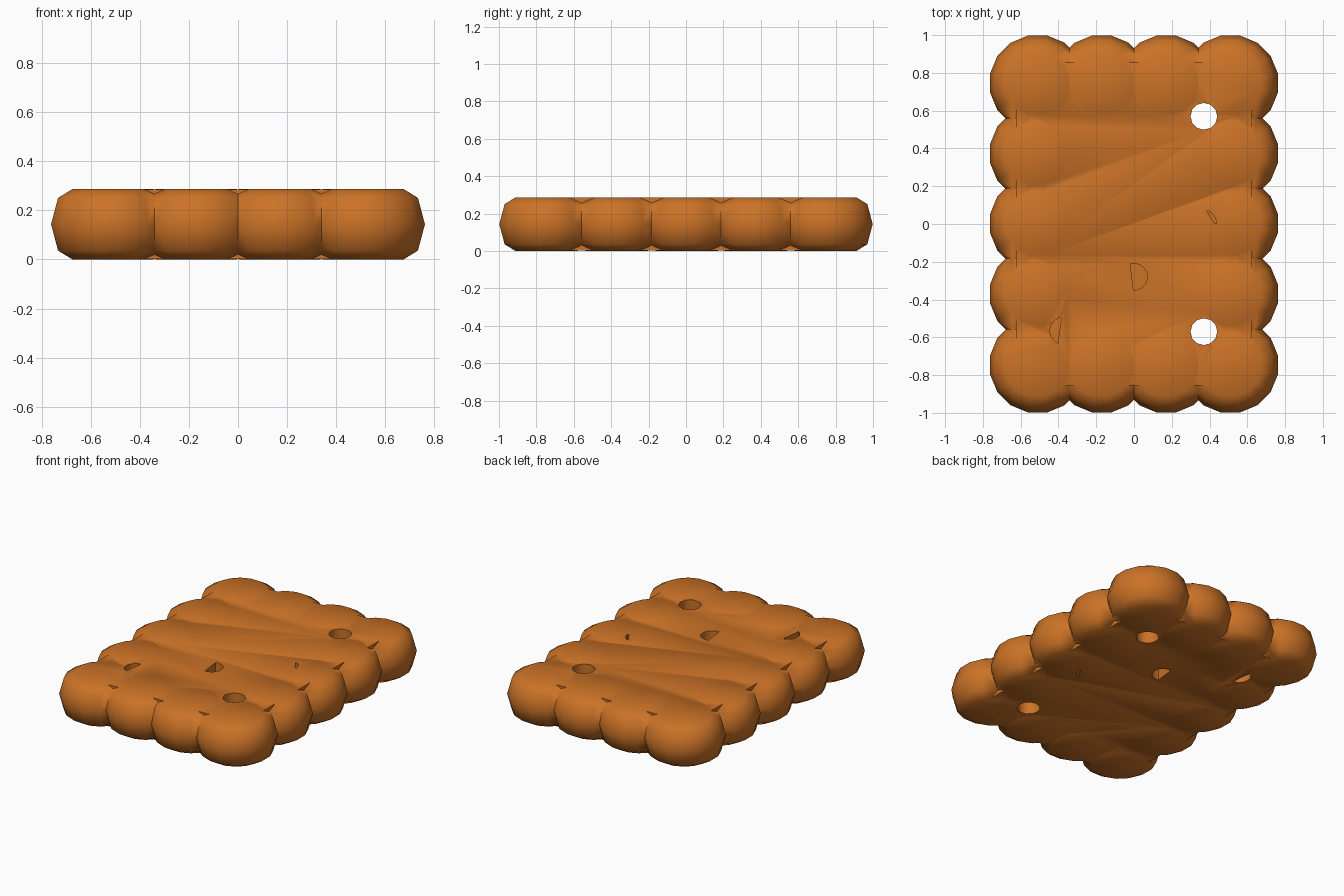
import bpy, bmesh, math

if "Cube" in bpy.data.objects:
    bpy.data.objects.remove(bpy.data.objects["Cube"])

H = 0.287           # biscuit thickness
mat = bpy.data.materials.new("baked_biscuit_brown")
mat.diffuse_color = (0.60, 0.17, 0.02, 1)
mat.use_nodes = True
mat.node_tree.nodes["Principled BSDF"].inputs["Base Color"].default_value = mat.diffuse_color


def make_object(name, bm):
    bmesh.ops.recalc_face_normals(bm, faces=bm.faces)
    me = bpy.data.meshes.new(name)
    bm.to_mesh(me)
    bm.free()
    me.materials.append(mat)
    ob = bpy.data.objects.new(name, me)
    bpy.context.collection.objects.link(ob)
    return ob


def stack(name, rings):
    """Closed solid lofted through rings of points."""
    bm = bmesh.new()
    vs = [[bm.verts.new(p) for p in r] for r in rings]
    n = len(rings[0])
    for a, b in zip(vs, vs[1:]):
        for i in range(n):
            j = (i + 1) % n
            bm.faces.new((a[i], a[j], b[j], b[i]))
    bm.faces.new(vs[0][::-1])
    bm.faces.new(vs[-1])
    return make_object(name, bm)


def lobe(x, y):
    prof = [(0.168, 0), (0.228, 0.036), (0.257, H / 2), (0.228, H - 0.036), (0.168, H)]
    angs = [(i + 0.5) * math.tau / 16 for i in range(16)]
    return stack("edge_lobe", [[(x + r * math.cos(a), y + r * math.sin(a), z) for a in angs]
                               for r, z in prof])


def prism(name, pts, z0, z1):
    return stack(name, [[(x, y, z) for x, y in pts] for z in (z0, z1)])


def circle(x, y, start=0, end=360, n=12, r=0.071):
    return [(x + r * math.cos(math.radians(start + (end - start) * i / n)),
             y + r * math.sin(math.radians(start + (end - start) * i / n))) for i in range(n)]


def combine(base, other, op):
    m = base.modifiers.new("join", 'BOOLEAN')
    m.operation = op
    m.solver = 'EXACT'
    m.object = other
    bpy.context.view_layer.objects.active = base
    bpy.ops.object.modifier_apply(modifier=m.name)
    bpy.data.objects.remove(other)


# flat middle of the biscuit
sx, sy = 0.625, 0.855
biscuit = prism("biscuit", [(-sx, -sy), (sx, -sy), (sx, sy), (-sx, sy)], 0.002, H - 0.002)

# scalloped border
xs = [-0.51, -0.171, 0.171, 0.51]
ys = [-0.746, -0.37, 0.003, 0.373, 0.746]
for i, x in enumerate(xs):
    for j, y in enumerate(ys):
        if i in (0, 3) or j in (0, 4):
            combine(biscuit, lobe(x, y), 'UNION')

# open docking holes
for y in (-0.57, 0.57):
    combine(biscuit, prism("hole", circle(0.37, y), -0.1, H + 0.1), 'DIFFERENCE')

# partly closed holes, on top and mirrored underneath
pits = [
    [(-0.003, -0.35)] + circle(0.0, -0.28, -80, 115, 8) + [(-0.02, -0.212)],
    [(-0.385, -0.5)] + circle(-0.375, -0.565, 105, 250, 6) + [(-0.403, -0.632)],
    [(0.385, 0.07), (0.405, 0.065), (0.43, 0.035), (0.438, 0.002), (0.425, 0.006)],
]
for p in pits:
    combine(biscuit, prism("top_pit", p, 0.012, H + 0.1), 'DIFFERENCE')
    under = [(x, -y) for x, y in p]
    combine(biscuit, prism("under_pit", under, -0.1, H - 0.012), 'DIFFERENCE')

# smooth crust with crisp creases
bpy.ops.object.select_all(action='DESELECT')
biscuit.select_set(True)
bpy.context.view_layer.objects.active = biscuit
bpy.ops.object.shade_smooth_by_angle(angle=math.radians(50))
